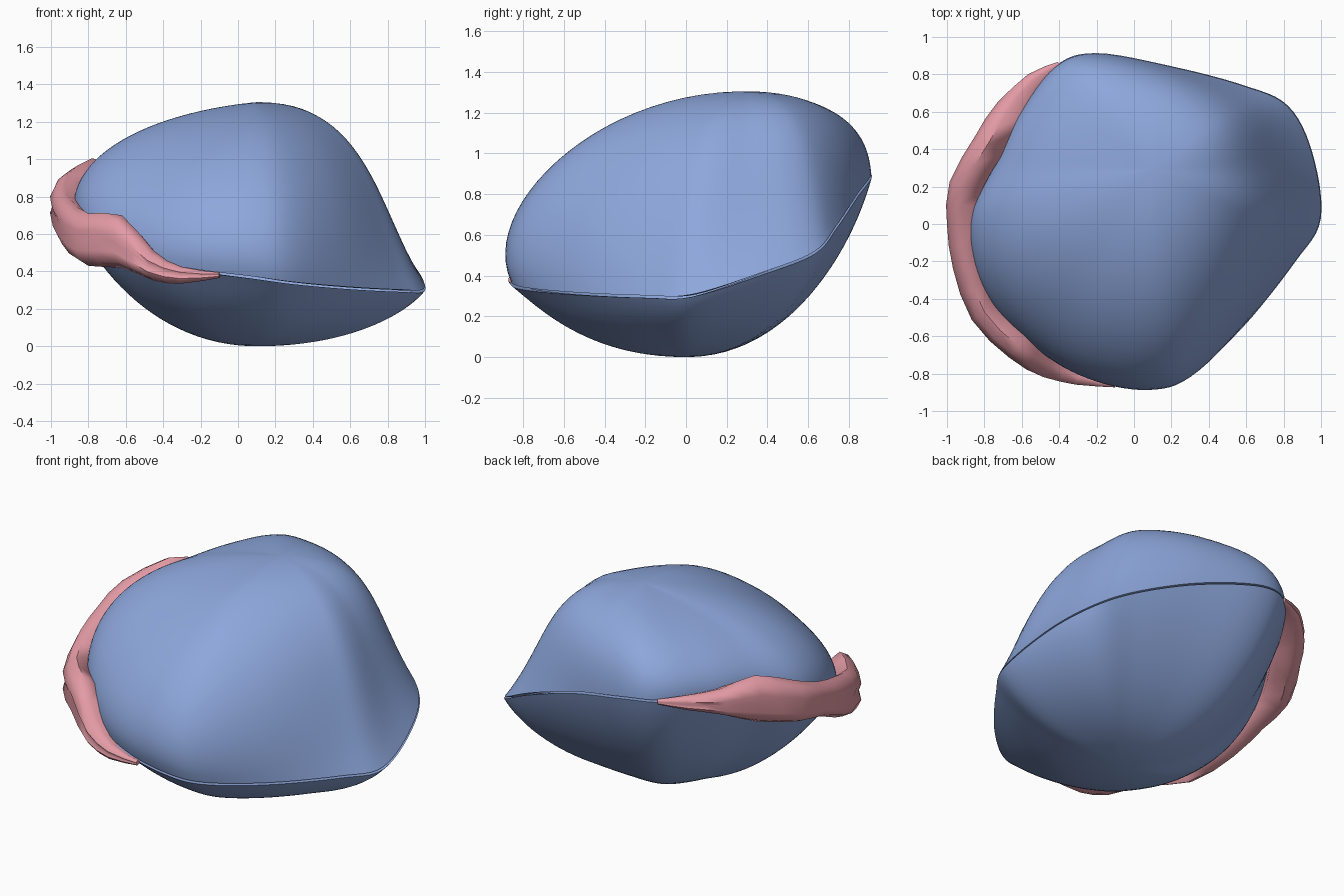
import bpy, bmesh, math
from mathutils import Vector

if "Cube" in bpy.data.objects:
    bpy.data.objects.remove(bpy.data.objects["Cube"])

# Rim keys: x, y, seam height, outward bulge of upper shell, rise of the upper wall
RIM = [(.995, .03, .30, -.26, .46), (.95, .38, .41, -.32, .45), (.82, .63, .51, -.28, .43),
       (.58, .74, .64, -.14, .38), (.2, .84, .79, -.03, .28), (-.2, .91, .89, -.02, .22),
       (-.42, .84, .90, 0, .2), (-.61, .59, .88, .01, .2), (-.74, .32, .84, .01, .22),
       (-.87, .05, .75, .01, .26), (-.85, -.22, .66, .03, .3), (-.72, -.47, .56, .05, .31),
       (-.46, -.70, .45, .09, .31), (-.2, -.82, .40, .14, .32), (.08, -.86, .365, .16, .35),
       (.3, -.80, .335, .12, .38), (.58, -.55, .31, 0, .43), (.86, -.2, .295, -.16, .46)]
# Mantle keys: x, y, z, half height
MANTLE = [(-.1, -.86, .38, .015), (-.3, -.82, .38, .045), (-.45, -.755, .43, .08),
          (-.62, -.65, .56, .14), (-.8, -.47, .57, .14), (-.89, -.22, .65, .13),
          (-.92, 0, .73, .11), (-.91, .2, .79, .13), (-.78, .43, .86, .145),
          (-.67, .61, .88, .08), (-.54, .77, .9, .045), (-.4, .855, .9, .015)]


def spline(keys, steps, closed):
    """Catmull-Rom through tuples of any length."""
    n, out = len(keys), []
    for i in range(n if closed else n - 1):
        ids = [(i + k) % n if closed else min(max(i + k, 0), n - 1) for k in (-1, 0, 1, 2)]
        a, b, c, d = (Vector(keys[k]) for k in ids)
        for s in range(steps):
            t = s / steps
            out.append(b + (c - a) * (.5 * t) + (a * 2 - b * 5 + c * 4 - d) * (.5 * t * t)
                       + (b * 3 - a - c * 3 + d) * (.5 * t ** 3))
    if not closed:
        out.append(Vector(keys[-1]))
    return out


def bezier(p, t):
    u = 1 - t
    return p[0] * u**3 + p[1] * (3 * u * u * t) + p[2] * (3 * u * t * t) + p[3] * t**3


def skin(name, rings, colour, closed_ends, angle):
    """Join closed rings into one smooth object."""
    bm = bmesh.new()
    rows = [[bm.verts.new(p) for p in r] for r in rings]
    n = len(rows[0])
    for a, b in zip(rows, rows[1:]):
        for i in range(n):
            j = (i + 1) % n
            bm.faces.new((a[i], a[j], b[j], b[i]))
    for end in closed_ends:
        bm.faces.new(rows[end])
    bmesh.ops.recalc_face_normals(bm, faces=bm.faces[:])
    me = bpy.data.meshes.new(name)
    bm.to_mesh(me)
    bm.free()
    ob = bpy.data.objects.new(name, me)
    bpy.context.collection.objects.link(ob)
    mat = bpy.data.materials.new(name + "_colour")
    mat.diffuse_color = colour
    mat.use_nodes = True
    mat.node_tree.nodes["Principled BSDF"].inputs["Base Color"].default_value = mat.diffuse_color
    me.materials.append(mat)
    bpy.context.view_layer.objects.active = ob
    ob.select_set(True)
    bpy.ops.object.shade_smooth_by_angle(angle=math.radians(angle))
    ob.select_set(False)
    return ob


def shell(name, pole, upper):
    """Half shell: Bezier ribs from the rim to a pole, with a small inner lip."""
    ribs = []
    for x, y, z, bulge, rise in spline(RIM, 6, True):
        rim = Vector((x, y, z + (.008 if upper else -.004)))
        if not upper:
            rim.x, rim.y = x * 1.004, y * 1.004
        out = Vector((x - pole.x, y - pole.y, 0))
        way = out.normalized()
        front, back = max(0, -way.y), max(0, way.y)
        if upper:
            p1 = rim + way * bulge + Vector((0, 0, rise))
            reach = (.6 + .05 * front) * out.length + .12 * back + .04 * max(0, way.x)
            p2 = pole + way * reach - Vector((0, 0, .06 * max(0, -way.x)))
        else:
            p1 = rim - out * (.11 + .05 * front)
            p1.z = z * (.58 + .1 * front)
            p2 = pole + way * (.36 * out.length + .18)
        lip = rim - out * .08
        ribs.append([lip] + [bezier((rim, p1, p2, pole), (k / 24) * .985) for k in range(25)])
    return skin(name, list(zip(*ribs)), (.27, .39, .72, 1), [-1], 50)


shell("upper_shell", Vector((.1, .29, 1.305)), True)
shell("lower_shell", Vector((.1, 0, 0)), False)

# Fleshy mantle: grooved section swept along the left rim
SECTION = [(0, -1), (.65, -.8), (1, -.4), (.8, -.02), (1, .35), (.65, .8), (0, 1), (-1.2, .5), (-1.2, -.5)]
path = spline(MANTLE, 2, False)
rings = []
for i, p in enumerate(path):
    d = path[min(i + 1, len(path) - 1)] - path[max(i - 1, 0)]
    side = Vector((-d.y, d.x, 0)).normalized()
    if side.dot(Vector((p[0], p[1], 0))) < 0:
        side = -side
    c, h = Vector(p[:3]), p[3]
    w = min(h * .9, .08)
    rings.append([c + side * (u * w) + Vector((0, 0, v * h)) for u, v in SECTION])
skin("mantle", rings, (.78, .33, .38, 1), [0, -1], 60)
